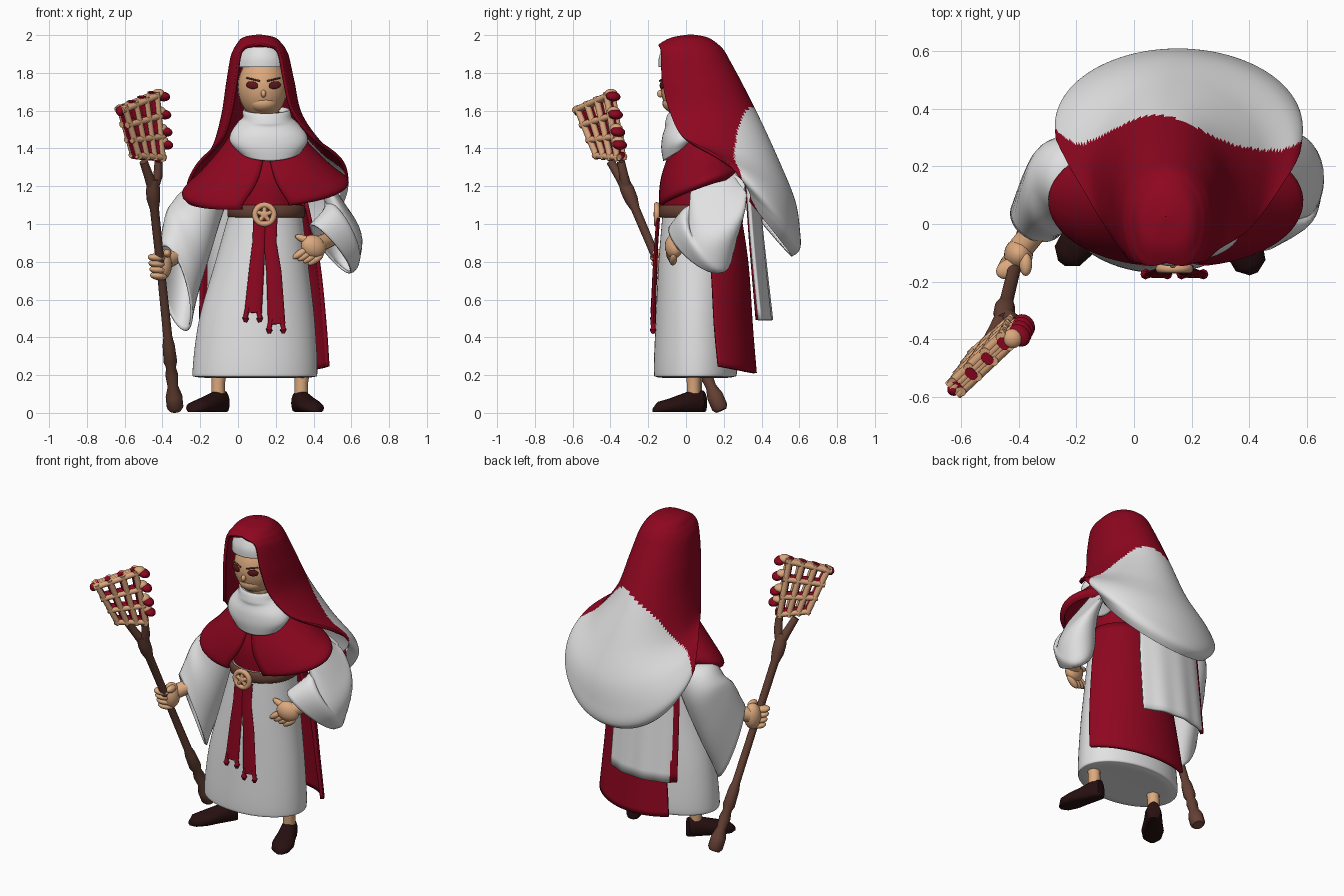
import bpy, bmesh, math
from mathutils import Vector, Euler

if "Cube" in bpy.data.objects:
    bpy.data.objects.remove(bpy.data.objects["Cube"])

COLOURS = {
    "crimson": (0.27, 0.002, 0.014, 1), "white_cloth": (0.76, 0.76, 0.76, 1),
    "skin": (0.72, 0.40, 0.21, 1), "wood": (0.13, 0.052, 0.034, 1),
    "shoe_leather": (0.02, 0.005, 0.005, 1), "eye_dark": (0.11, 0.008, 0.01, 1),
    "pale_wood": (0.70, 0.38, 0.20, 1),
}
MATS = {}
for key, col in COLOURS.items():
    MATS[key] = bpy.data.materials.new(key)
    MATS[key].diffuse_color = col


def finish(ob, name, mats, thick=0):
    ob.name = name
    for m in mats.split():
        ob.data.materials.append(MATS[m])
    for p in ob.data.polygons:
        p.use_smooth = True
    if thick:
        s = ob.modifiers.new("thickness", "SOLIDIFY")
        s.thickness, s.offset = thick, 0
    bpy.ops.object.select_all(action='DESELECT')
    ob.select_set(True)
    bpy.context.view_layer.objects.active = ob
    bpy.ops.object.shade_smooth_by_angle(angle=math.radians(50))
    return ob


def skin_grid(name, grid, mats, closed=True, caps=False, thick=0, rule=None):
    """Join rows of points into one surface."""
    bm = bmesh.new()
    rows = [[bm.verts.new(p) for p in row] for row in grid]
    n = len(rows[0])
    for r0, r1 in zip(rows, rows[1:]):
        for i in range(n if closed else n - 1):
            j = (i + 1) % n
            bm.faces.new((r0[i], r0[j], r1[j], r1[i]))
    if caps:
        bm.faces.new(rows[0])
        bm.faces.new(rows[-1])
    bmesh.ops.remove_doubles(bm, verts=bm.verts, dist=0.0004)
    bmesh.ops.recalc_face_normals(bm, faces=bm.faces)
    if rule:
        for f in bm.faces:
            f.material_index = rule(f.calc_center_median())
    me = bpy.data.meshes.new(name)
    bm.to_mesh(me)
    bm.free()
    ob = bpy.data.objects.new(name, me)
    bpy.context.collection.objects.link(ob)
    return finish(ob, name, mats, thick)


def smooth_rows(rows, k):
    """Catmull-Rom interpolation between rows of numbers."""
    out = []
    for i in range(len(rows) - 1):
        p0, p1, p2 = rows[max(i - 1, 0)], rows[i], rows[i + 1]
        p3 = rows[min(i + 2, len(rows) - 1)]
        for s in range(k):
            t = s / k
            out.append([0.5 * (2 * b + (c - a) * t + (2 * a - 5 * b + 4 * c - d) * t * t
                        + (3 * b - a - 3 * c + d) * t ** 3) for a, b, c, d in zip(p0, p1, p2, p3)])
    return out + [list(rows[-1])]


def drape(name, rings, mats, k=5, m=48, closed=True, lean=0, fold=0, folds=9, square=1, **kw):
    """Cloth from rings: z front, z back, x centre, half width, y front, y back, start and end angle."""
    grid = []
    rows = smooth_rows(rings, k)
    for q, (zf, zb, cx, hw, yf, yb, a0, a1) in enumerate(rows):
        row = []
        a0, a1 = (max(a0, 0), min(a1, 360)) if a0 >= -20 else (a0, a1)
        for i in range(m if closed else m + 1):
            t = math.radians(a0 + (a1 - a0) * i / m)
            w = 1 + fold * math.sin(folds * t) * q / len(rows)
            c, s = math.cos(t), math.sin(t)
            if c > 0 and square != 1:
                s = math.copysign(abs(s) ** square, s)
            row.append((cx + hw * w * s, (yf + yb) / 2 - (yb - yf) / 2 * w * c,
                        zf + (zb - zf) * (1 - c) / 2 + lean * hw * s * q / len(rows)))
        grid.append(row)
    return skin_grid(name, grid, mats, closed, **kw)


def sleeve(name, rings, mats):
    """Tube from rings: centre and two half axes."""
    grid = []
    for r in smooth_rows(rings, 6):
        c, a, b = Vector(r[:3]), Vector(r[3:6]), Vector(r[6:])
        grid.append([c + a * math.cos(i * math.tau / 28) + b * math.sin(i * math.tau / 28) for i in range(28)])
    return skin_grid(name, grid, mats, thick=0.012)


def rod(name, pts, mats, n=12, flat=1.0):
    """Round rod through points x, y, z, radius."""
    grid = []
    axis = (Vector(pts[-1][:3]) - Vector(pts[0][:3])).normalized()
    u = axis.cross(Vector((0, 1, 0.01))).normalized()
    v = axis.cross(u)
    for p in pts:
        grid.append([Vector(p[:3]) + p[3] * (u * math.cos(i * math.tau / n) + v * flat * math.sin(i * math.tau / n))
                     for i in range(n)])
    return skin_grid(name, grid, mats, caps=True)


def blob(name, loc, size, mats, rot=(0, 0, 0)):
    bpy.ops.mesh.primitive_uv_sphere_add(segments=24, ring_count=14, location=loc, rotation=Euler(rot))
    ob = bpy.context.object
    ob.scale = size
    return finish(ob, name, mats)


# Robe skirt, back panel and torso
drape("robe_skirt", [(.187, .187, .09, .20, -.08, .18, 0, 360), (.19, .19, .09, .31, -.155, .25, 0, 360),
                     (.23, .23, .09, .33, -.17, .27, 0, 360), (.5, .5, .1, .305, -.16, .26, 0, 360),
                     (.8, .8, .125, .245, -.145, .25, 0, 360), (1.1, 1.1, .15, .185, -.12, .23, 0, 360)],
      "white_cloth", m=72, caps=True)
drape("back_panel", [(1.12, 1.12, .16, .20, -.12, .27, 95, 214), (.8, .8, .15, .28, -.15, .32, 101, 215),
                     (.5, .45, .13, .34, -.17, .345, 104, 216), (.31, .21, .12, .37, -.17, .365, 106, 216)],
      "crimson", closed=False, thick=.02)
drape("torso", [(1.06, 1.06, .15, .18, -.115, .23, 0, 360), (1.22, 1.22, .15, .20, -.12, .25, 0, 360),
                (1.38, 1.38, .15, .2, -.08, .23, 0, 360), (1.52, 1.52, .14, .1, -.03, .15, 0, 360)],
      "crimson", caps=True)

# Shoulder mantle with a split at the chest
drape("mantle", [(1.52, 1.5, .145, .15, -.03, .2, 0, 360), (1.38, 1.42, .15, .235, -.08, .25, 2, 358),
                 (1.24, 1.34, .15, .335, -.125, .28, 6, 354), (1.12, 1.28, .145, .43, -.14, .3, 13, 347),
                 (1.09, 1.24, .145, .41, -.13, .29, 15, 345)],
      "crimson", closed=False, lean=.09, thick=.018, m=60, square=.9)


# Veil, red over the head and white over the billowing back
def veil_rule(p):
    limit = .25 + .12 * math.exp(-((p.x - .08) / .2) ** 2)
    side = min(1, max(0, (abs(p.x - .14) - .24) / .1))
    limit = max(limit, limit + side * (.27 + (1.3 - p.z) * .5 - limit))
    return 1 if p.y > limit and p.z < 1.63 else 0


drape("veil", [(1.995, 1.995, .11, .001, .025, .026, 0, 360), (1.98, 1.98, .11, .08, -.07, .11, 0, 360),
               (1.95, 1.94, .113, .115, -.13, .17, 0, 360), (1.93, 1.905, .114, .132, -.15, .2, 26, 334),
               (1.89, 1.86, .115, .148, -.16, .225, 34, 326),
               (1.76, 1.74, .118, .172, -.165, .29, 36, 324), (1.6, 1.54, .125, .207, -.15, .39, 41, 319),
               (1.47, 1.32, .155, .29, -.11, .49, 49, 311), (1.43, 1.12, .165, .39, .0, .57, 68, 292),
               (1.42, .96, .155, .42, .08, .595, 80, 280), (1.40, .87, .15, .39, .12, .595, 86, 274),
               (1.36, .835, .15, .35, .14, .555, 88, 272)],
      "crimson white_cloth", k=12, m=170, closed=False, thick=.018, square=.58, lean=.05, rule=veil_rule)

# Hanging cloth below the veil
drape("hanging_cloth", [(1.25, 1.25, .03, .30, .0, .37, 138, 224), (.9, .9, .03, .31, .0, .405, 136, 226),
                        (.5, .49, .03, .32, .0, .45, 136, 227)],
      "white_cloth crimson", closed=False, thick=.02, fold=.015, folds=14,
      rule=lambda p: 1 if p.x < -.165 else 0)

# Head and face
blob("head", (.13, .005, 1.725), (.132, .14, .17), "skin")
blob("chin", (.135, -.045, 1.64), (.08, .08, .055), "skin")
blob("nose", (.135, -.135, 1.69), (.014, .018, .02), "skin")
blob("neck", (.14, .01, 1.58), (.075, .075, .06), "skin")
for s in (-1, 1):
    blob("eye", (.135 + s * .06, -.127, 1.735), (.034, .008, .02), "eye_dark", (0, s * -.15, s * .3))
    rod("eyebrow", [(.135 + s * .02, -.139, 1.757, .005), (.135 + s * .09, -.117, 1.774, .004)], "wood", 8)
drape("forehead_band", [(1.83, 1.83, .13, .135, -.138, .14, -85, 85), (1.88, 1.88, .13, .13, -.136, .14, -85, 85),
                        (1.935, 1.935, .125, .10, -.115, .12, -85, 85)],
      "white_cloth", closed=False, thick=.015)

# Cowl in folded rolls around the neck
drape("cowl", [(1.56, 1.60, .15, .09, -.07, .08, 0, 360), (1.58, 1.62, .15, .118, -.09, .10, 0, 360),
               (1.535, 1.585, .155, .125, -.105, .10, 0, 360), (1.51, 1.56, .155, .15, -.105, .10, 0, 360),
               (1.46, 1.51, .16, .19, -.12, .09, 0, 360), (1.40, 1.48, .163, .2, -.125, .09, 0, 360),
               (1.335, 1.47, .17, .165, -.115, .08, 0, 360)], "white_cloth", thick=.012)

# Belt, buckle and sash
drape("belt", [(z, z, .15, hw, yf, yb, 0, 360) for z, hw, yf, yb in
               ((1.035, .19, -.13, .24), (1.04, .205, -.142, .252), (1.09, .205, -.142, .252), (1.1, .19, -.13, .24))],
      "wood", k=2)
bpy.ops.mesh.primitive_torus_add(major_radius=.05, minor_radius=.016, major_segments=28, minor_segments=10,
                                 location=(.14, -.155, 1.05), rotation=(math.pi / 2, 0, 0))
finish(bpy.context.object, "buckle_ring", "pale_wood")
for i in range(5):
    a = i * math.tau / 5 + .3
    rod("buckle_spoke", [(.14, -.158, 1.05, .014), (.14 + .05 * math.cos(a), -.156, 1.05 + .05 * math.sin(a), .011)],
        "pale_wood", 8)
blob("buckle_hub", (.14, -.158, 1.05), (.024, .014, .024), "pale_wood")
for x0, x1, end in ((.115, .08, .53), (.175, .205, .47)):
    rod("sash", [(x0, -.148, 1.03, .034), (x0 - .005, -.157, .9, .034), ((x0 + x1) / 2, -.165, .75, .04),
                 (x1, -.174, end, .046)], "crimson", 16, .3)
    for d in (-.04, .035):
        rod("sash_tassel", [(x1 + d * .7, -.174, end + .03, .014), (x1 + d, -.174, end - .02, .012),
                            (x1 + d, -.174, end - .03, .018), (x1 + d, -.174, end - .05, .008)], "crimson", 8)

# Wide sleeves
sleeve("left_sleeve", [(-.05, .14, 1.23, .05, 0, .07, 0, .10, 0), (-.175, .16, 1.12, .09, 0, -.06, 0, .13, 0),
                       (-.245, .15, .99, .10, .0, -.12, -.02, .14, 0), (-.30, .09, .83, .075, .02, -.21, -.04, .12, 0),
                       (-.335, .02, .66, .055, .05, -.225, -.07, .06, 0)], "white_cloth")
sleeve("right_sleeve", [(.38, .16, 1.25, .04, 0, .06, 0, .11, 0), (.49, .17, 1.18, .085, 0, -.10, .01, .14, 0),
                        (.55, .16, 1.04, .10, .03, -.11, -.02, .14, .05),
                        (.545, .11, .93, .05, .10, -.16, -.08, .08, .03),
                        (.49, .05, .87, .08, .13, -.12, -.07, .05, .04)], "white_cloth")

# Hands
rod("left_wrist", [(-.31, .01, .84, .04), (-.39, -.08, .80, .045)], "skin")
blob("left_palm", (-.40, -.105, .785), (.05, .055, .08), "skin")
for i in range(4):
    blob("left_finger", (-.42 - .004 * i, -.145 + .008 * (3 - i) - .01, .725 + .032 * i), (.048, .034, .022), "skin", (0, .1, .4))
blob("left_thumb", (-.375, -.14, .845), (.022, .04, .022), "skin")
rod("right_wrist", [(.49, .04, .92, .04), (.42, -.05, .89, .045)], "skin")
blob("right_palm", (.40, -.065, .88), (.07, .045, .06), "skin", (0, .5, .3))
for i in range(4):
    blob("right_finger", (.33 + .027 * i, -.085 + .006 * i, .845 - .011 * i), (.048, .02, .019), "skin", (0, -.6, .1))
blob("right_thumb", (.35, -.075, .92), (.05, .02, .02), "skin", (0, .35, 0))

# Legs and shoes
for side, x, y, tx, ty in (("left", -.105, .05, -.215, -.09), ("right", .335, .04, .395, -.12)):
    rod(side + "_leg", [(x, y, .06, .036), (x, y, .16, .036), (x + .01, y, .25, .042)], "skin")
    d = Vector((tx - x, ty - y, 0))
    ang = math.atan2(d.y, d.x)
    u = Vector((-math.sin(ang), math.cos(ang), 0))
    rows = []
    for t, w, h in ((-.32, .012, .07), (-.27, .04, .11), (.0, .05, .115), (.35, .055, .095),
                    (.8, .066, .07), (1.15, .055, .055), (1.33, .015, .025)):
        c = Vector((x, y, 0)) + d * t
        rows.append([c + u * w * math.cos(i * math.tau / 18)
                     + Vector((0, 0, max(.005, h * (.48 + .6 * math.sin(i * math.tau / 18))))) for i in range(18)])
    skin_grid(side + "_shoe", rows, "shoe_leather", caps=True)


# Staff with carved swellings
def along(z, r):
    t = (z - .05) / 1.27
    return (-.335 - .115 * min(1, t * 1.15), .17 - .54 * t, z, r)


rod("staff_shaft", [along(z, r) for z, r in
    ((.012, .03), (.03, .044), (.09, .044), (.14, .028), (.2, .034), (.24, .026), (.27, .036), (.36, .032),
     (.4, .024), (.7, .022), (1.08, .024), (1.13, .036), (1.18, .038), (1.24, .028))], "wood", 14)
for p in ((-.50, -.40, 1.33), (-.42, -.345, 1.33)):
    a = along(1.19, .03)
    mid = [(a[i] + p[i]) / 2 + (.012 if i == 0 and p[0] > -.45 else 0) for i in range(3)]
    rod("staff_fork", [a, (*mid, .025), (*p, .022)], "wood", 10)

# Lattice head: pale front and back layers with a red core
TL, TR = Vector((-.61, -.56, 1.61)), Vector((-.445, -.405, 1.68))
BL, BR = Vector((-.54, -.46, 1.365)), Vector((-.415, -.35, 1.355))
NORMAL, SIDE, UP = Vector((.7, -.7, -.08)), Vector((-.7, -.7, 0)), Vector((0, 0, 1))


def lattice(u, v):
    return TL.lerp(TR, u).lerp(BL.lerp(BR, u), v)


for layer, mat, r, shift in ((-.022, "pale_wood", .017, 0), (-.006, "crimson", .018, .009),
                             (.008, "crimson", .017, .009), (.022, "pale_wood", .017, 0)):
    for i in range(4):
        off = NORMAL * layer + SIDE * (shift if i else 0)
        ends = (lattice(i / 3, -.06) + off, lattice(i / 3, 1.06) + off)
        rod("lattice_upright", [(*ends[0], r), (*ends[1], r)], mat, 12)
        off = NORMAL * layer + UP * (shift if i else 0)
        ends = (lattice(-.1, i / 3) + off, lattice(1.1, i / 3) + off)
        rod("lattice_crossbar", [(*ends[0], r), (*ends[1], r)], mat if i else "pale_wood", 12)
# Red lumps and curled tips along the side
for v in (.05, .33, .6, .8):
    blob("red_lump", lattice(1.2, v) + NORMAL * .02, (.035, .042, .025), "crimson", (0, .3, .7))
    blob("curled_tip", lattice(1.1, v - .06) + NORMAL * .01, (.034, .034, .026), "pale_wood")
blob("red_corner", lattice(-.1, .02), (.022, .022, .026), "crimson")

for m in bpy.data.materials:
    if m.users and not m.is_grease_pencil:
        m.use_nodes = True
        m.node_tree.nodes["Principled BSDF"].inputs["Base Color"].default_value = m.diffuse_color
